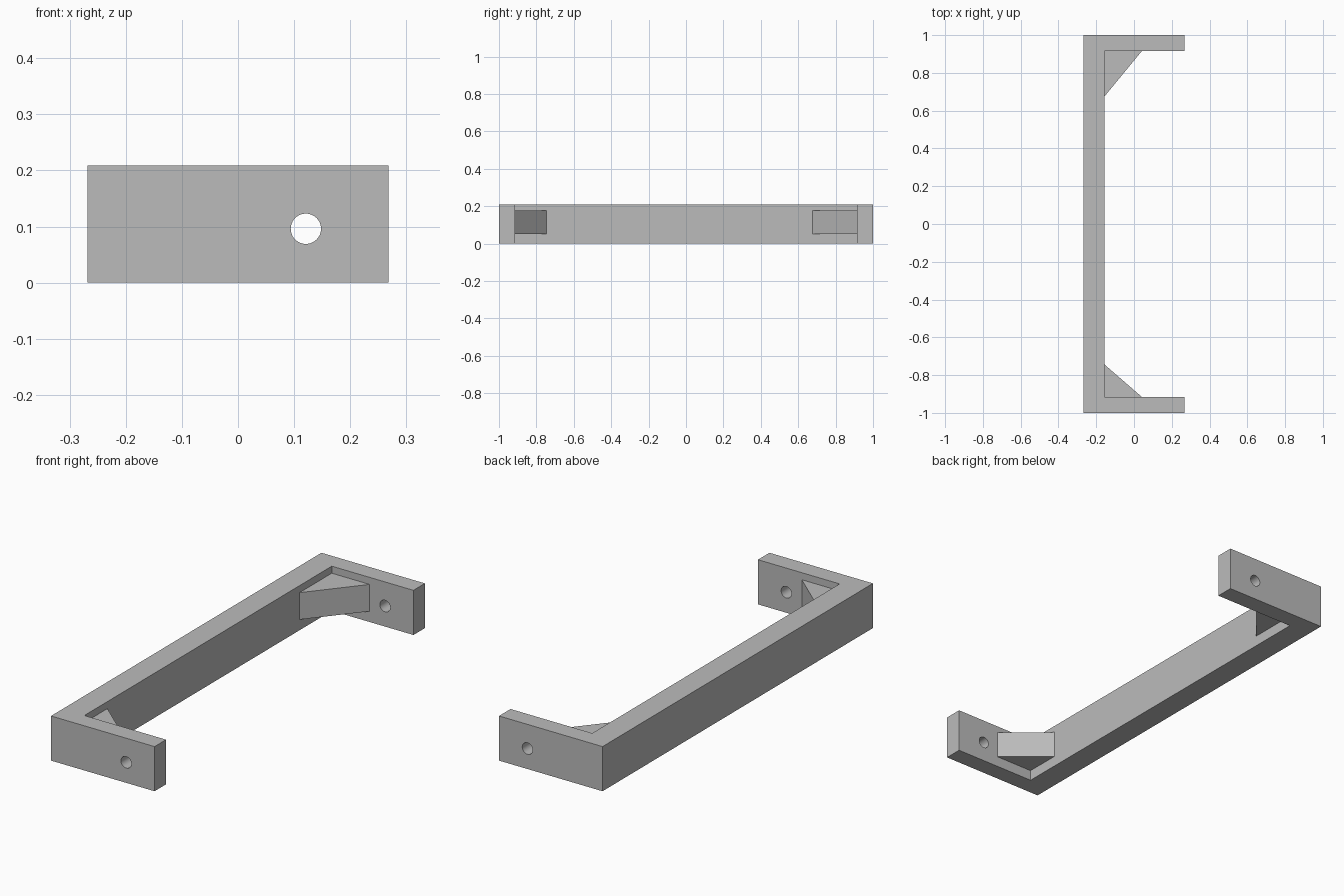
import bpy, bmesh, math

cube = bpy.data.objects.get("Cube")
if cube:
    bpy.data.objects.remove(cube, do_unlink=True)

grey = bpy.data.materials.new("plain grey")
grey.use_nodes = True
grey.diffuse_color = (0.5, 0.5, 0.5, 1)
grey.node_tree.nodes["Principled BSDF"].inputs["Base Color"].default_value = (0.5, 0.5, 0.5, 1)


def prism(name, outline, z0, z1):
    """Extrude a flat xy outline from z0 up to z1."""
    bm = bmesh.new()
    face = bm.faces.new([bm.verts.new((x, y, z0)) for x, y in outline])
    top = bmesh.ops.extrude_face_region(bm, geom=[face])["geom"]
    verts = [v for v in top if isinstance(v, bmesh.types.BMVert)]
    bmesh.ops.translate(bm, verts=verts, vec=(0, 0, z1 - z0))
    bmesh.ops.recalc_face_normals(bm, faces=bm.faces)
    mesh = bpy.data.meshes.new(name)
    bm.to_mesh(mesh)
    bm.free()
    mesh.materials.append(grey)
    obj = bpy.data.objects.new(name, mesh)
    bpy.context.collection.objects.link(obj)
    return obj


back_x, tip_x, inner_x = -0.268, 0.268, -0.155
end_y, arm_y = 1.0, 0.915

# U-shaped bracket: long bar with an arm at each end
bracket = prism("bracket", [
    (back_x, -end_y), (tip_x, -end_y), (tip_x, -arm_y), (inner_x, -arm_y),
    (inner_x, arm_y), (tip_x, arm_y), (tip_x, end_y), (back_x, end_y)], 0, 0.209)

# Screw holes: one drill passes through both arms
bpy.ops.mesh.primitive_cylinder_add(vertices=48, radius=0.027, depth=2.4,
                                    location=(0.121, 0, 0.096),
                                    rotation=(math.pi / 2, 0, 0))
drill = bpy.context.object
drill.name = "hole_cutter"
drill.hide_render = True
drill.data.materials.append(grey)
cut = bracket.modifiers.new("screw holes", "BOOLEAN")
cut.operation = "DIFFERENCE"
cut.solver = "EXACT"
cut.object = drill
bpy.ops.object.select_all(action="DESELECT")
bracket.select_set(True)
bpy.context.view_layer.objects.active = bracket
bpy.ops.object.modifier_apply(modifier=cut.name)
bpy.data.objects.remove(drill, do_unlink=True)
bpy.ops.object.shade_smooth_by_angle(angle=math.radians(30))

# Triangular corner gussets, the back one longer than the front one
for name, side, reach in (("front_gusset", -1, 0.745), ("back_gusset", 1, 0.677)):
    prism(name, [(inner_x, side * arm_y), (0.041, side * arm_y),
                 (inner_x, side * reach)], 0.05, 0.176)
